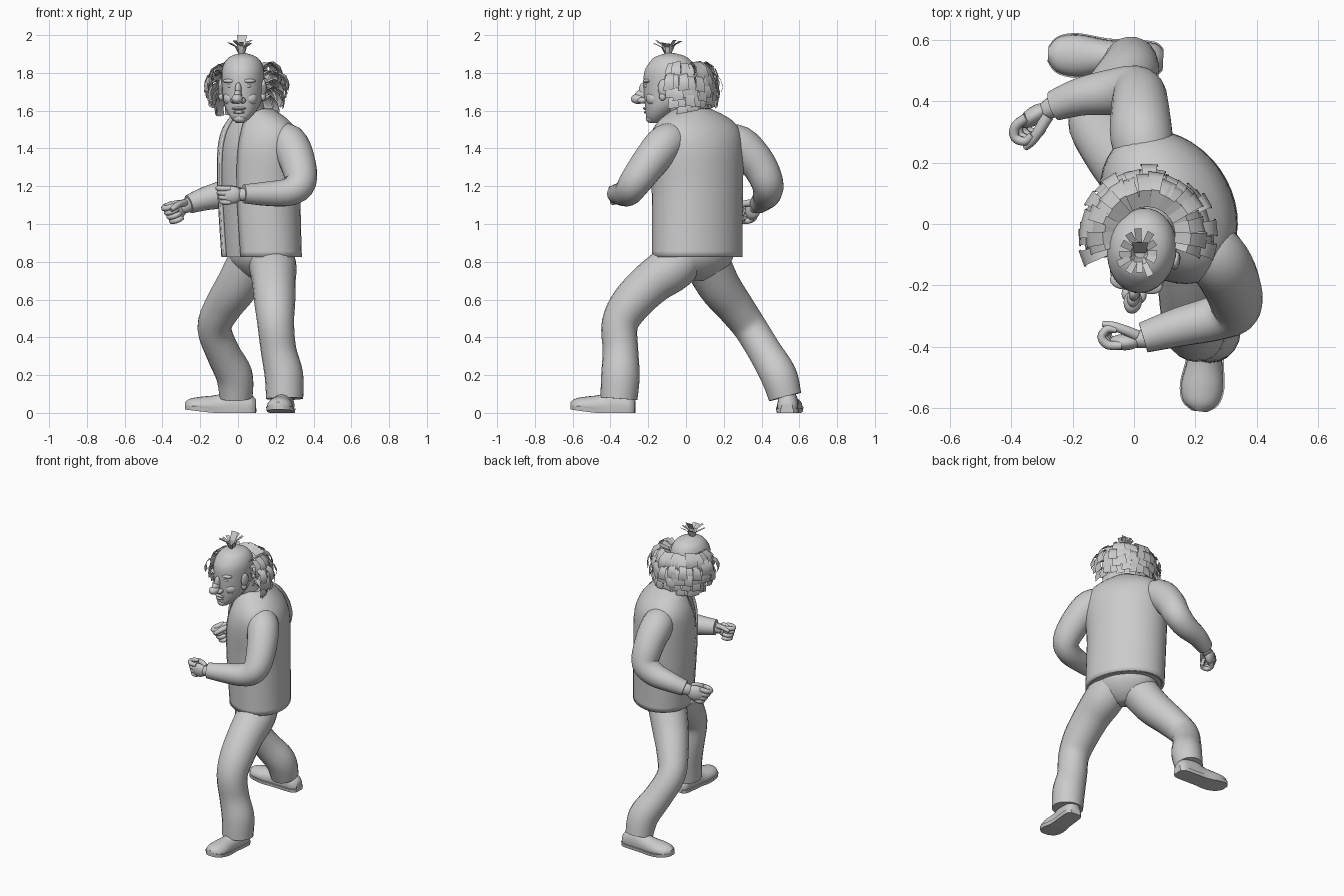
import bpy, bmesh, math, random
from mathutils import Vector, Matrix

if "Cube" in bpy.data.objects:
    bpy.data.objects.remove(bpy.data.objects["Cube"])

random.seed(4)
TAU = math.tau
U, F = Vector((0.53, -0.85, 0)), Vector((-0.85, -0.53, 0))   # torso side / facing axes


def finish(name, bm, angle=40):
    bmesh.ops.recalc_face_normals(bm, faces=bm.faces)
    me = bpy.data.meshes.new(name)
    bm.to_mesh(me)
    bm.free()
    ob = bpy.data.objects.new(name, me)
    bpy.context.collection.objects.link(ob)
    bpy.ops.object.select_all(action='DESELECT')
    ob.select_set(True)
    bpy.context.view_layer.objects.active = ob
    if angle:
        bpy.ops.object.shade_smooth_by_angle(angle=math.radians(angle))
    return ob


def spline(rows, n=4):
    """Smooth interpolation through rows of numbers."""
    rows = [Vector(r) for r in rows]
    out = []
    for i in range(len(rows) - 1):
        p0, p1, p2 = rows[max(i - 1, 0)], rows[i], rows[i + 1]
        p3 = rows[min(i + 2, len(rows) - 1)]
        for k in range(n):
            t = k / n
            out.append(0.5 * (2 * p1 + (p2 - p0) * t + (2 * p0 - 5 * p1 + 4 * p2 - p3) * t * t
                              + (3 * p1 - p0 - 3 * p2 + p3) * t ** 3))
    return out + [rows[-1]]


def loft(bm, rings, closed=True):
    vs = [[bm.verts.new(p) for p in r] for r in rings]
    m = len(vs[0])
    for a, b in zip(vs, vs[1:]):
        for i in range(m if closed else m - 1):
            j = (i + 1) % m
            bm.faces.new((a[i], a[j], b[j], b[i]))
    if closed:
        bm.faces.new(vs[0])
        bm.faces.new(vs[-1])


def tube(bm, rows, seg=20, n=4):
    """Round tube along rows of (x, y, z, radius)."""
    pts = spline(rows, n)
    c = [Vector(p[:3]) for p in pts]
    nrm, rings = Vector((0.31, 0.9, 0.2)), []
    for i, p in enumerate(pts):
        t = (c[min(i + 1, len(c) - 1)] - c[max(i - 1, 0)]).normalized()
        nrm = (nrm - t * nrm.dot(t)).normalized()
        b = t.cross(nrm)
        rings.append([c[i] + p[3] * (nrm * math.cos(TAU * k / seg) + b * math.sin(TAU * k / seg))
                      for k in range(seg)])
    loft(bm, rings)


def limb(name, rows):
    bm = bmesh.new()
    tube(bm, rows)
    return finish(name, bm)


def body(name, rows, gap=0.0, grow=1.0):
    """Upright shell from rows of (z, cx, cy, half width, half depth), optionally open in front."""
    bm, seg, rings = bmesh.new(), 36, []
    for z, cx, cy, a, b in spline(rows):
        ring = []
        for k in range(seg):
            t = gap + (TAU - 2 * gap) * k / ((seg - 1) if gap else seg)
            ring.append(Vector((cx, cy, z)) + grow * (U * a * math.sin(t) + F * b * math.cos(t)))
        rings.append(ring)
    loft(bm, rings, closed=not gap)
    return finish(name, bm)


def blobs(name, items, M=Matrix()):
    """Ellipsoids given as (x, y, z, rx, ry, rz)."""
    bm = bmesh.new()
    for x, y, z, *r in items:
        bmesh.ops.create_uvsphere(bm, u_segments=18, v_segments=12, radius=1,
                                  matrix=M @ Matrix.Translation((x, y, z)) @ Matrix.Diagonal((*r, 1)))
    return finish(name, bm)


# Torso: open jacket over a shirt, and the hips
coat = [(.825, .125, .06, .245, .187), (1.0, .117, .06, .245, .192), (1.2, .11, .06, .247, .197),
        (1.38, .113, .055, .258, .195), (1.48, .112, .055, .25, .172), (1.55, .105, .05, .195, .13),
        (1.605, .09, .035, .09, .085)]
jacket = body("jacket", coat, gap=0.34)
mod = jacket.modifiers.new("thickness", 'SOLIDIFY')
mod.thickness, mod.offset = 0.016, 0
body("shirt", coat, grow=0.955)
body("trouser_hips", [(.70, .12, .06, .05, .04), (.74, .12, .06, .14, .10),
                      (.82, .12, .06, .20, .155), (.95, .12, .06, .21, .16)])

# Trouser legs
limb("front_leg", [(.17, .01, .86, .12), (.185, -.07, .77, .125), (.19, -.18, .69, .115),
                   (.195, -.29, .58, .108), (.20, -.35, .47, .097), (.215, -.347, .33, .094),
                   (.243, -.347, .2, .102), (.247, -.355, .075, .098)])
limb("back_leg", [(.09, .09, .84, .125), (.0, .17, .68, .115), (-.08, .26, .56, .1),
                  (-.125, .34, .45, .09), (-.08, .42, .32, .09), (-.02, .49, .2, .097),
                  (-.01, .525, .085, .088)])

# Sleeves, with a fuller shoulder at the start
limb("left_sleeve", [(.20, -.04, 1.44, .085), (.265, -.105, 1.43, .1), (.315, -.19, 1.33, .095),
                     (.33, -.27, 1.22, .084), (.27, -.305, 1.17, .074), (.15, -.335, 1.16, .064),
                     (.03, -.37, 1.16, .05)])
limb("right_sleeve", [(.05, .17, 1.44, .085), (.025, .28, 1.42, .102), (.02, .38, 1.32, .094),
                      (.01, .43, 1.22, .085), (-.06, .43, 1.165, .077), (-.17, .415, 1.135, .063),
                      (-.26, .385, 1.105, .05)])


# Shoes with soles
def shoe(name, heel, toe):
    heel, toe = Vector((*heel, 0)), Vector((*toe, 0))
    side = (toe - heel).normalized().cross(Vector((0, 0, 1)))
    prof = spline([(0, .03, .07), (.08, .052, .1), (.3, .055, .125), (.5, .056, .1),
                   (.75, .068, .08), (.92, .055, .062), (1, .02, .04)])
    for part, grow in (("_upper", 0), ("_sole", .005)):
        bm, rings = bmesh.new(), []
        for s, w, h in prof:
            ring = []
            for k in range(20):
                co, si = math.cos(TAU * k / 20), math.sin(TAU * k / 20)
                z = max(.02, h * (.35 + .65 * si)) if not grow else (.022 if si >= 0 else 0)
                lift = .018 * max(0, s - .6) / .4
                ring.append(heel.lerp(toe, s) + side * (w + grow) * co + Vector((0, 0, z + lift)))
            rings.append(ring)
        loft(bm, rings)
        finish(name + part, bm)


shoe("front_shoe", (.25, -.27), (.213, -.61))
shoe("back_shoe", (.095, .535), (-.28, .553))


# Fists: palm, four curled fingers and a thumb
def hand(name, wrist, fwd, palm, k=1.1):
    f, p = Vector(fwd).normalized(), Vector(palm)
    p = (p - f * p.dot(f)).normalized()
    u = p.cross(f)
    u = u if u.z > 0 else -u
    w = Vector(wrist)
    at = lambda a, b, c, r: (*(w + (f * a + p * b + u * c) * k), r * k)
    bm = bmesh.new()
    M = Matrix((f, p, u)).transposed().to_4x4()
    for c, r in (((-.01, 0, 0), (.06, .03, .034)), ((.05, -.008, 0), (.055, .027, .046))):
        bmesh.ops.create_uvsphere(bm, u_segments=16, v_segments=10, radius=k,
                                  matrix=Matrix.Translation(at(*c, 0)[:3]) @ M @ Matrix.Diagonal((*r, 1)))
    for i in range(4):
        c, q = .036 - .024 * i, 1 - .05 * i
        tube(bm, [at(.06, -.015, c, .014), at(.105 * q, -.012, c, .015), at(.125 * q, .015, c, .014),
                  at(.105 * q, .04, c, .013), at(.075 * q, .036, c, .011)], 10, 3)
    tube(bm, [at(.01, .015, .02, .018), at(.05, .035, .03, .016), at(.09, .05, .03, .014),
              at(.12, .056, .025, .009)], 10, 3)
    finish(name, bm)


hand("left_hand", (.02, -.375, 1.155), (-1, -.03, -.02), (0, 1, .1), 1.0)
hand("right_hand", (-.275, .375, 1.095), (-.75, -.5, -.35), (.5, -.85, 0), 1.12)

# Neck and head
limb("neck", [(.1, .04, 1.48, .08), (.075, 0, 1.58, .073), (.045, -.05, 1.68, .075)])
H = Matrix.Translation((.025, -.09, 0)) @ Matrix.Rotation(math.radians(-10), 4, 'Z')
bm = bmesh.new()
loft(bm, [[H @ Vector((rx * math.cos(TAU * k / 28), y + ry * math.sin(TAU * k / 28), z))
           for k in range(28)] for z, y, rx, ry in spline([
               (1.535, -.075, .02, .025), (1.56, -.065, .05, .055), (1.6, -.04, .08, .085),
               (1.65, -.01, .1, .12), (1.72, .0, .109, .135), (1.8, .005, .112, .138),
               (1.85, .01, .1, .118), (1.885, .01, .07, .083), (1.905, .01, .015, .02)])])
finish("head", bm)

# Face
face = [(0, -.135, 1.705, .018, .028, .045), (0, -.15, 1.68, .021, .034, .03),
        (0, -.165, 1.662, .03, .04, .027), (0, -.108, 1.612, .04, .032, .011),
        (0, -.105, 1.592, .035, .03, .011), (0, -.093, 1.558, .035, .032, .024)]
for s in (-1, 1):
    face += [(s * .045, -.104, 1.757, .042, .028, .013), (s * .042, -.108, 1.73, .022, .017, .012),
             (s * .024, -.14, 1.654, .017, .026, .016), (s * .05, -.07, 1.665, .042, .045, .04)]
blobs("face_features", face, H)
blobs("ears", [(s * x, y, z, .014, ry, rz) for s in (-1, 1)
               for x, y, z, ry, rz in ((.115, -.01, 1.72, .03, .045), (.113, -.015, 1.675, .018, .022))], H)


# Hair cards
def card(bm, pts, side, w0, w1):
    n, rows = len(pts) - 1, []
    for i, p in enumerate(pts):
        w = (w0 + (w1 - w0) * i / n) / 2
        rows.append([p - side * w, p + side * w])
    loft(bm, rows, closed=False)


bm = bmesh.new()
for z, reach, count, trim in ((1.835, .195, 19, .05), (1.79, .215, 19, 0), (1.745, .212, 19, .05),
                              (1.705, .195, 17, .15), (1.665, .165, 15, .35)):
    lo, hi = -.3 + trim, math.pi + .3 - trim
    for i in range(count):
        t = lo + (hi - lo) * (i + random.uniform(-.3, .3)) / (count - 1)
        R = reach * random.uniform(.94, 1.07)
        zz = z + random.uniform(-.01, .01)
        d, side = Vector((math.cos(t), math.sin(t), 0)), Vector((-math.sin(t), math.cos(t), 0))
        c = Vector((.043, -.035, 0))
        path = [c + d * r + Vector((0, 0, zz + h)) for r, h in
                ((.09, -.01), (.09 + (R - .09) * .5, .016), (R * .93, -.012), (R, -.05), (R * .97, -.085))]
        card(bm, path, (side + Vector((0, 0, random.uniform(-.2, .2)))).normalized(), .035, .06)
finish("hair_fringe", bm, 50)

# Top tuft
bm = bmesh.new()
base = Vector((.02, -.095, 1.89))
for i in range(12):
    t = TAU * (i + random.uniform(-.2, .2)) / 12
    r, h = random.uniform(.05, .085), random.uniform(.065, .085)
    d, side = Vector((math.cos(t), math.sin(t), 0)), Vector((-math.sin(t), math.cos(t), 0))
    card(bm, [base + d * .012, base + d * r * .45 + Vector((0, 0, h * .7)),
              base + d * r + Vector((0, 0, h))], side, .012, .024)
card(bm, [base, base + Vector((0, .005, .06)), base + Vector((0, .035, .11))], Vector((1, 0, 0)), .03, .052)
finish("top_tuft", bm, 0)
